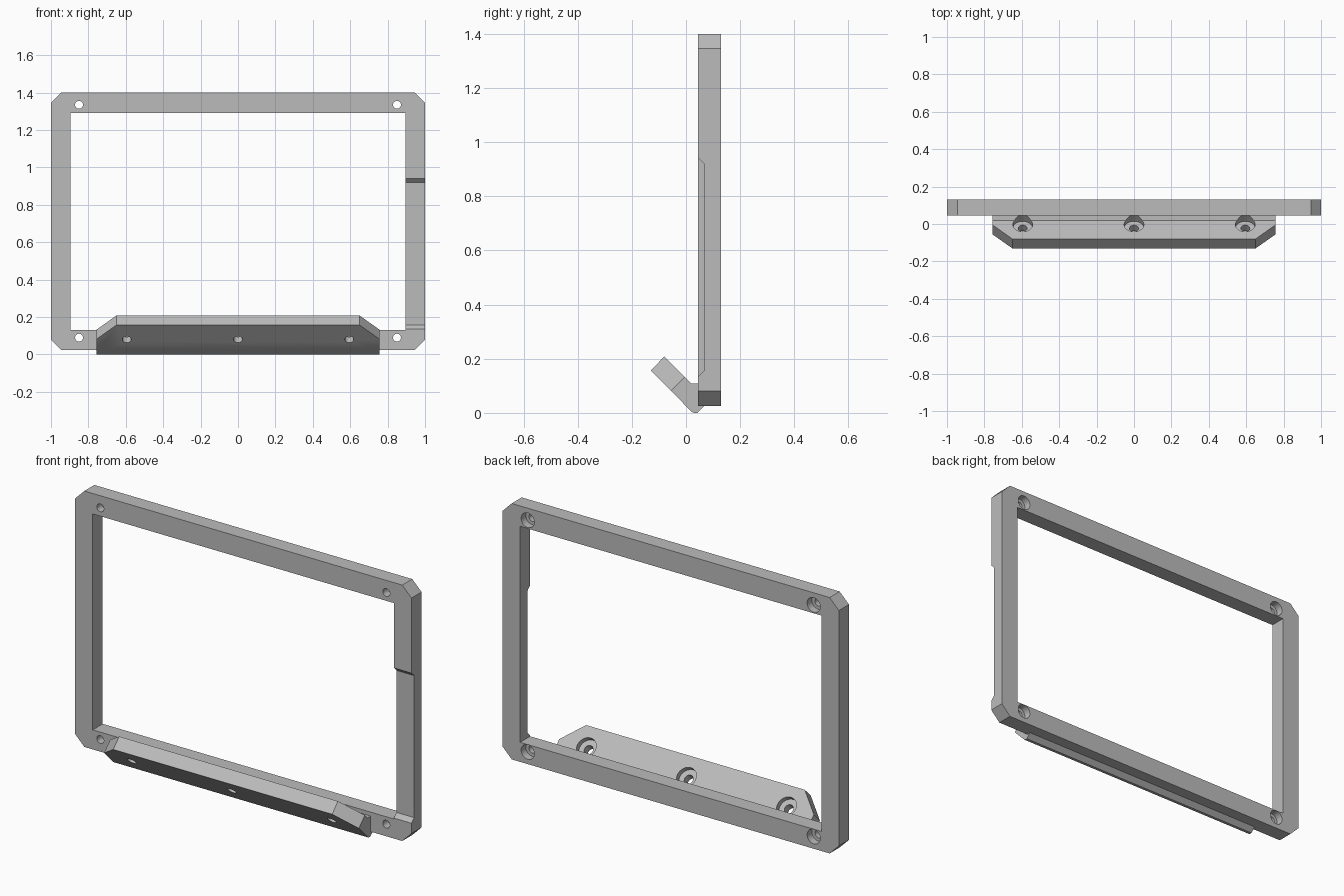
import bpy, bmesh, math
from mathutils import Matrix, Vector

if "Cube" in bpy.data.objects:
    bpy.data.objects.remove(bpy.data.objects["Cube"], do_unlink=True)

GREY = (0.5, 0.5, 0.5, 1)
mat = bpy.data.materials.new("plain grey")
mat.use_nodes = True
mat.diffuse_color = GREY
mat.node_tree.nodes["Principled BSDF"].inputs["Base Color"].default_value = GREY


def make_object(name, bm):
    bmesh.ops.recalc_face_normals(bm, faces=bm.faces)
    mesh = bpy.data.meshes.new(name)
    bm.to_mesh(mesh)
    bm.free()
    obj = bpy.data.objects.new(name, mesh)
    bpy.context.collection.objects.link(obj)
    mesh.materials.append(mat)
    return obj


def prism(points, offset):
    """Closed polygon of 3D points, extruded by an offset."""
    bm = bmesh.new()
    face = bm.faces.new([bm.verts.new(p) for p in points])
    ext = bmesh.ops.extrude_face_region(bm, geom=[face], use_keep_orig=True)
    verts = [g for g in ext["geom"] if isinstance(g, bmesh.types.BMVert)]
    bmesh.ops.translate(bm, vec=offset, verts=verts)
    return bm


def drill(start, direction, radius, length):
    """Cylinder cutter running from start along direction."""
    d = Vector(direction).normalized()
    centre = Vector(start) + d * length / 2
    m = Matrix.Translation(centre) @ d.to_track_quat("Z", "Y").to_matrix().to_4x4()
    bm = bmesh.new()
    bmesh.ops.create_cone(bm, cap_ends=True, segments=32, radius1=radius,
                          radius2=radius, depth=length, matrix=m)
    return make_object("cutter", bm)


def cut(obj, cutters):
    bpy.context.view_layer.objects.active = obj
    for c in cutters:
        mod = obj.modifiers.new("cut", "BOOLEAN")
        mod.operation = "DIFFERENCE"
        mod.solver = "EXACT"
        mod.object = c
        bpy.ops.object.modifier_apply(modifier=mod.name)
        bpy.data.objects.remove(c, do_unlink=True)


def smooth(obj):
    bpy.ops.object.select_all(action="DESELECT")
    obj.select_set(True)
    bpy.context.view_layer.objects.active = obj
    bpy.ops.object.shade_smooth_by_angle(angle=math.radians(30))


# Upright frame: chamfered rectangle with a rectangular opening
FRONT, BACK, BOTTOM, TOP, CH = 0.045, 0.13, 0.025, 1.4, 0.055
outline = [(-1 + CH, BOTTOM), (1 - CH, BOTTOM), (1, BOTTOM + CH), (1, TOP - CH),
           (1 - CH, TOP), (-1 + CH, TOP), (-1, TOP - CH), (-1, BOTTOM + CH)]
frame = make_object("frame", prism([(x, FRONT, z) for x, z in outline],
                                   (0, BACK - FRONT, 0)))
opening = [(-0.895, 0.13), (0.895, 0.13), (0.895, 1.29), (-0.895, 1.29)]
cutters = [make_object("cutter", prism([(x, -0.2, z) for x, z in opening], (0, 0.6, 0)))]

# Shallow recess with sloped ends on the front of the left upright
recess = [(FRONT - 0.022, 0.113), (FRONT + 0.022, 0.157),
          (FRONT + 0.022, 0.92), (FRONT - 0.022, 0.964)]
cutters.append(make_object("cutter", prism([(0.8, y, z) for y, z in recess], (0.4, 0, 0))))

# Corner screw holes, counterbored from the back
for x in (-0.85, 0.85):
    for z in (0.09, 1.335):
        cutters.append(drill((x, 0, z), (0, 1, 0), 0.021, 0.2))
        cutters.append(drill((x, BACK - 0.04, z), (0, 1, 0), 0.039, 0.1))
cut(frame, cutters)
smooth(frame)

# Sloping mounting lip along the lower front, with chamfered upper corners
profile = [(-0.08, 0.208), (-0.13, 0.157), (0.022, 0.003), (0.03, 0), (0.042, 0),
           (0.067, 0.025), (0.067, 0.109), (0.019, 0.109)]
HALF = 0.757
bm = prism([(-HALF, y, z) for y, z in profile], (2 * HALF, 0, 0))
for side in (-1, 1):
    bmesh.ops.bisect_plane(bm, geom=bm.verts[:] + bm.edges[:] + bm.faces[:],
                           plane_co=(side * 0.65, -0.08, 0.208),
                           plane_no=(side, -0.707, 0.707), clear_outer=True)
    bmesh.ops.holes_fill(bm, edges=[e for e in bm.edges if e.is_boundary], sides=0)
lip = make_object("mounting_lip", bm)

# Lip screw holes, square to the slope and counterbored from behind
cutters = []
for x in (-0.595, 0, 0.595):
    cutters.append(drill((x, -0.104, 0.03), (0, 1, 1), 0.024, 0.3))
    cutters.append(drill((x, -0.023, 0.111), (0, 1, 1), 0.053, 0.2))
cut(lip, cutters)
smooth(lip)
